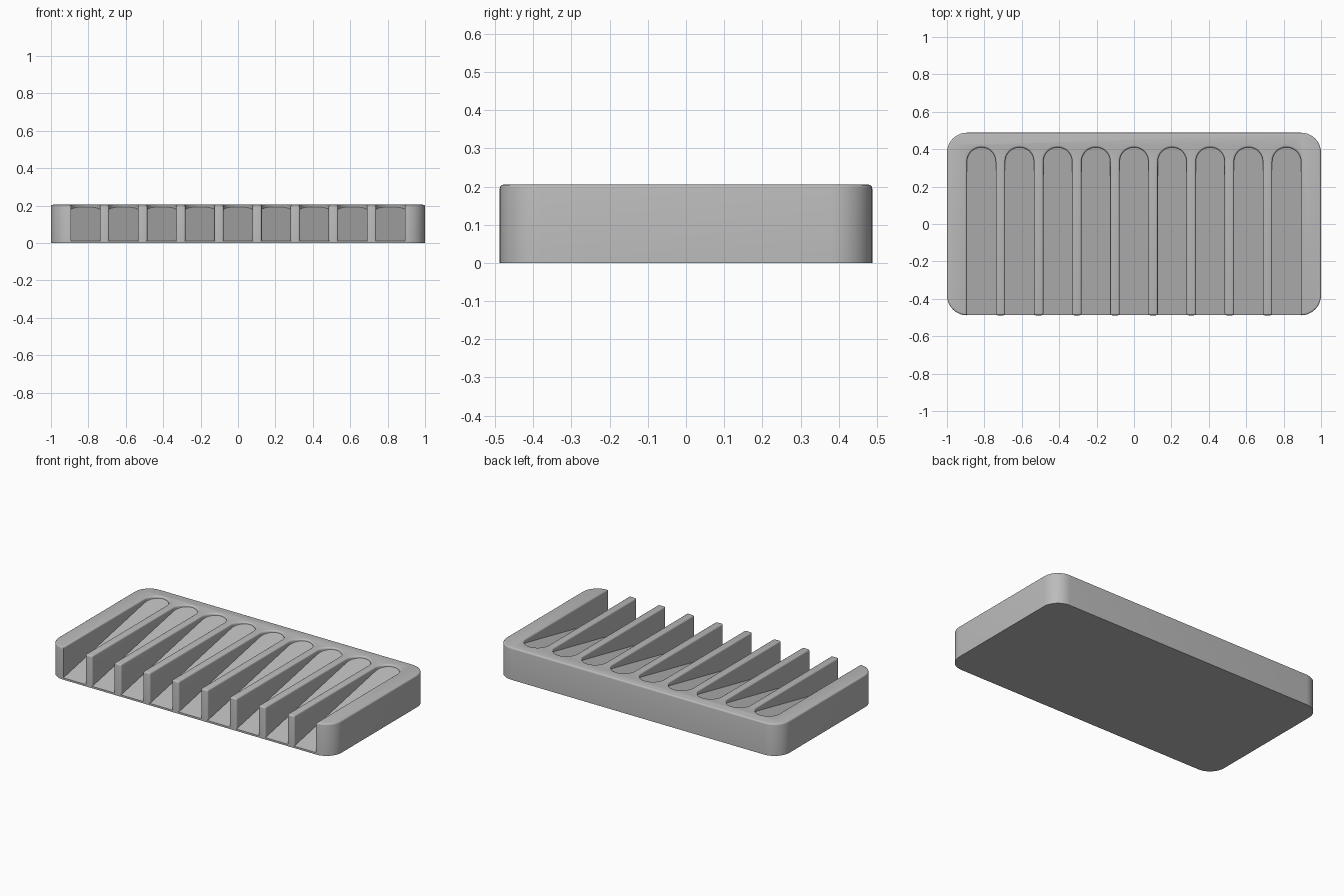
import bpy, bmesh
from math import sin, cos, pi

cube = bpy.data.objects.get("Cube")
if cube:
    bpy.data.objects.remove(cube, do_unlink=True)

HALF_X, HALF_Y, HEIGHT = 1.0, 0.488, 0.205
SLOTS, PITCH, SLOT_R = 9, 0.204, 0.077
SLOT_END = 0.41
FILLET = 0.01
CORNER = HALF_X - (SLOTS // 2 * PITCH + SLOT_R)

grey = bpy.data.materials.new("plain grey")
grey.use_nodes = True
grey.diffuse_color = (0.5, 0.5, 0.5, 1)
grey.node_tree.nodes["Principled BSDF"].inputs["Base Color"].default_value = (0.5, 0.5, 0.5, 1)


def arc(cx, cy, r, start, end, steps):
    angles = [start + (end - start) * i / steps for i in range(steps + 1)]
    return [(cx + r * cos(a), cy + r * sin(a)) for a in angles]


def extrude(bm, points, axis):
    """Fill a closed outline and extrude it along axis."""
    face = bm.faces.new([bm.verts.new(p) for p in points])
    out = bmesh.ops.extrude_face_region(bm, geom=[face], use_keep_orig=True)
    moved = [v for v in out["geom"] if isinstance(v, bmesh.types.BMVert)]
    bmesh.ops.translate(bm, verts=moved, vec=axis)
    bmesh.ops.recalc_face_normals(bm, faces=bm.faces)


def finish(bm, name):
    mesh = bpy.data.meshes.new(name)
    bm.to_mesh(mesh)
    bm.free()
    mesh.materials.append(grey)
    obj = bpy.data.objects.new(name, mesh)
    bpy.context.collection.objects.link(obj)
    bpy.ops.object.select_all(action="DESELECT")
    obj.select_set(True)
    bpy.context.view_layer.objects.active = obj
    bpy.ops.object.shade_smooth_by_angle(angle=pi / 6)
    return obj


# Comb-shaped tray: rounded outer corners, round-ended slots open to the front
cx, cy = HALF_X - CORNER, HALF_Y - CORNER
outline = arc(cx, -cy, CORNER, -pi / 2, 0, 10)
outline += arc(cx, cy, CORNER, 0, pi / 2, 10)
outline += arc(-cx, cy, CORNER, pi / 2, pi, 10)
outline += arc(-cx, -cy, CORNER, pi, 1.5 * pi, 10)
for i in range(SLOTS):
    x = (i - SLOTS // 2) * PITCH
    if i:
        outline.append((x - SLOT_R, -HALF_Y))
    outline += arc(x, SLOT_END - SLOT_R, SLOT_R, pi, 0, 16)
    if i < SLOTS - 1:
        outline.append((x + SLOT_R, -HALF_Y))

bm = bmesh.new()
extrude(bm, [(x, y, 0) for x, y in outline], (0, 0, HEIGHT))


def rounded(edge):
    a, b = (v.co for v in edge.verts)
    top = min(a.z, b.z) > HEIGHT - 0.001
    rib_front = max(a.y, b.y) < 0.001 - HALF_Y and abs(a.x - b.x) < 0.001 and abs(a.x) < cx - 0.01
    return top or rib_front


bmesh.ops.bevel(bm, geom=[e for e in bm.edges if rounded(e)], offset=FILLET,
                segments=4, profile=0.5, affect="EDGES")
finish(bm, "ribbed_tray")

# Sloping slot floor: one wedge that passes beneath all the ribs
bm = bmesh.new()
front, back, side = 0.0005 - HALF_Y, SLOT_END + 0.01, cx + 0.004
profile = [(front, 0), (back, 0), (back, 0.196), (front, 0.012)]
extrude(bm, [(-side, y, z) for y, z in profile], (2 * side, 0, 0))
finish(bm, "sloping_floor")
